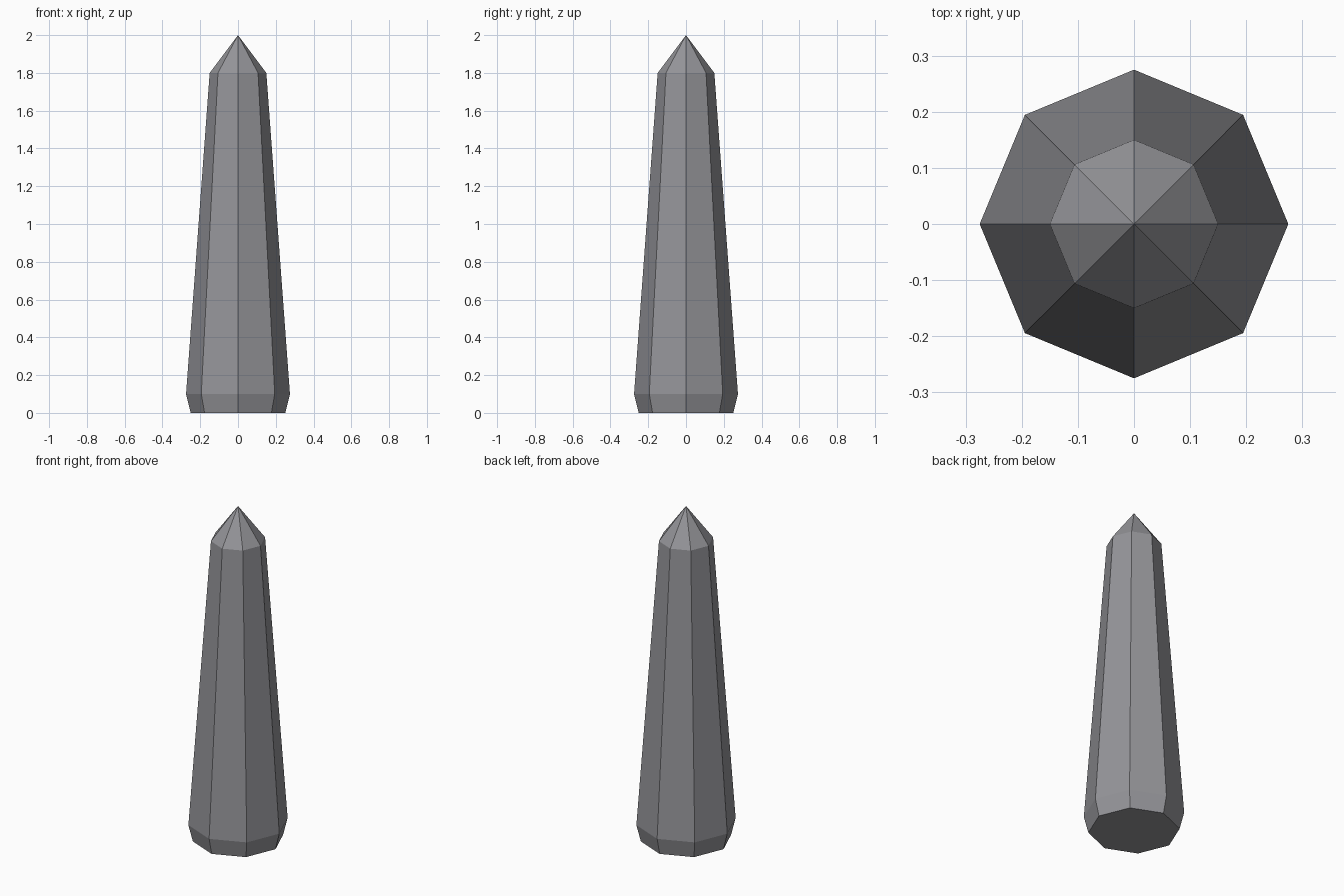
import bpy, bmesh
from math import cos, sin, tau

if "Cube" in bpy.data.objects:
    bpy.data.objects.remove(bpy.data.objects["Cube"])

SIDES = 8
# (radius, height) of each octagonal ring, bottom to top
PROFILE = [(0.25, 0.0), (0.275, 0.1), (0.15, 1.8)]
TIP_HEIGHT = 2.0

bm = bmesh.new()
rings = [[bm.verts.new((r * cos(tau * i / SIDES), r * sin(tau * i / SIDES), z))
          for i in range(SIDES)] for r, z in PROFILE]
tip = bm.verts.new((0, 0, TIP_HEIGHT))

# flat base
bm.faces.new(rings[0][::-1])
for i in range(SIDES):
    j = (i + 1) % SIDES
    # bevelled foot and tapering shaft
    for low, high in zip(rings, rings[1:]):
        bm.faces.new((low[i], low[j], high[j], high[i]))
    # pointed cap
    bm.faces.new((rings[-1][i], rings[-1][j], tip))

mesh = bpy.data.meshes.new("obelisk")
bm.to_mesh(mesh)
bm.free()

# dark, slightly bluish stone
stone = bpy.data.materials.new("dark_stone")
stone.diffuse_color = (0.30, 0.30, 0.32, 1)
stone.use_nodes = True
stone.node_tree.nodes["Principled BSDF"].inputs["Base Color"].default_value = stone.diffuse_color
mesh.materials.append(stone)
bpy.context.collection.objects.link(bpy.data.objects.new("obelisk", mesh))
